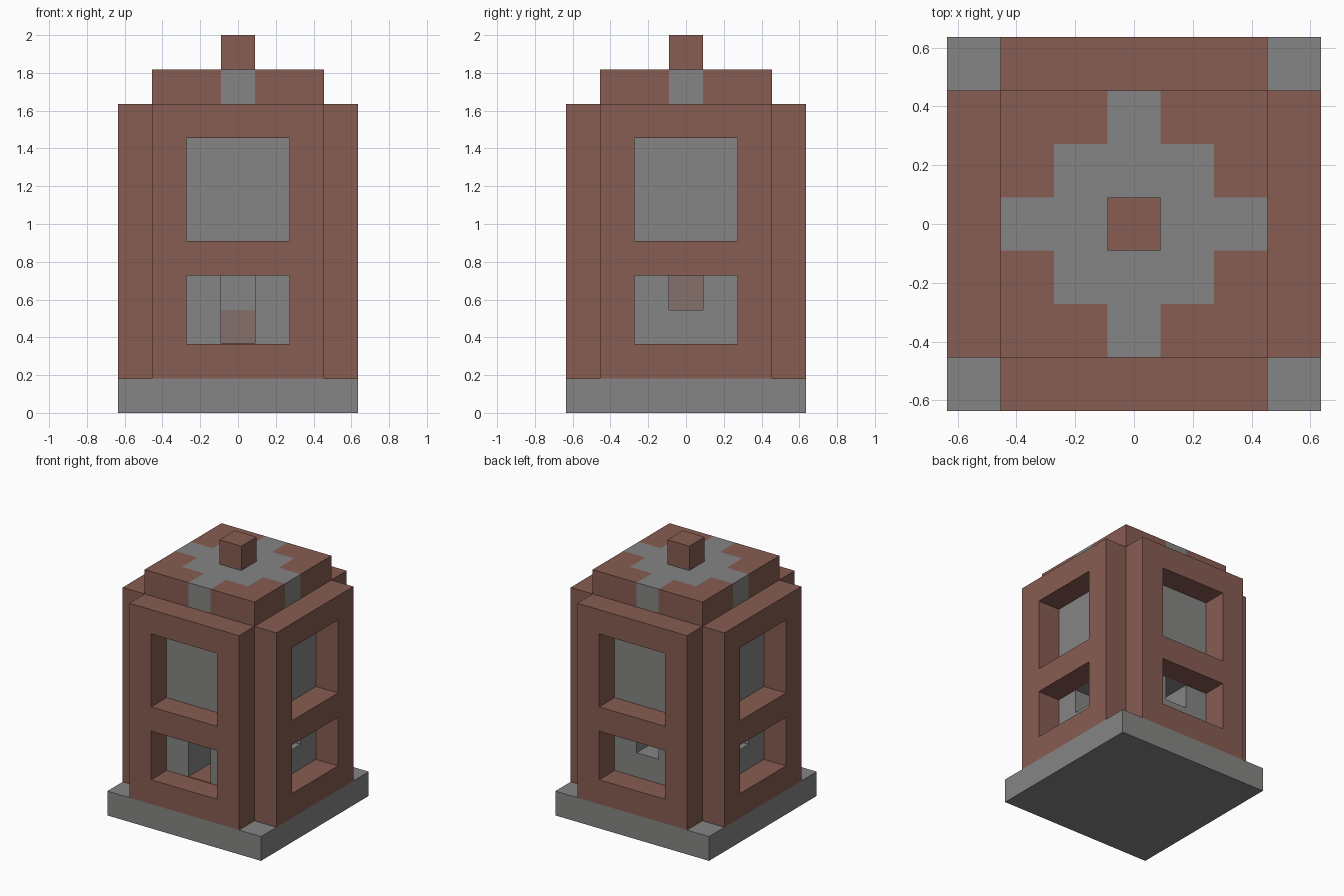
import bpy, bmesh
from mathutils import Matrix, Vector

U = 2 / 11  # building module: the whole tower is 11 modules high

cube = bpy.data.objects.get("Cube")
if cube:
    bpy.data.objects.remove(cube, do_unlink=True)


def material(name, rgb):
    m = bpy.data.materials.new(name)
    m.use_nodes = True
    m.diffuse_color = (*rgb, 1)
    m.node_tree.nodes["Principled BSDF"].inputs["Base Color"].default_value = (*rgb, 1)
    return m


BRICK = material("brick red", (0.242, 0.107, 0.084))
STONE = material("stone grey", (0.235, 0.235, 0.233))
SOOT = material("reddish grey", (0.238, 0.162, 0.15))


def finish(name, bm, *mats):
    mesh = bpy.data.meshes.new(name)
    bm.to_mesh(mesh)
    bm.free()
    for m in mats:
        mesh.materials.append(m)
    obj = bpy.data.objects.new(name, mesh)
    bpy.context.collection.objects.link(obj)
    return obj


def box(name, mat, lo, hi, turn=0):
    """Box between two corners in modules, turned by quarter turns about z."""
    lo, hi = Vector(lo) * U, Vector(hi) * U
    bm = bmesh.new()
    bmesh.ops.create_cube(bm, size=1)
    bmesh.ops.scale(bm, vec=hi - lo, verts=bm.verts)
    bmesh.ops.translate(bm, vec=(lo + hi) / 2, verts=bm.verts)
    quarter = Matrix(((0, -1, 0), (1, 0, 0), (0, 0, 1)))
    for _ in range(turn):
        bmesh.ops.transform(bm, matrix=quarter, verts=bm.verts)
    return finish(name, bm, mat)


def cut(obj, cutter):
    cutter.hide_render = True
    mod = obj.modifiers.new("opening", "BOOLEAN")
    mod.operation, mod.solver, mod.object = "DIFFERENCE", "EXACT", cutter
    bpy.context.view_layer.objects.active = obj
    bpy.ops.object.modifier_apply(modifier=mod.name)
    bpy.data.objects.remove(cutter, do_unlink=True)


# Base slab and inner core
box("base_slab", STONE, (-3.5, -3.5, 0), (3.5, 3.5, 1))
core = box("core", STONE, (-2.5, -2.5, 1), (2.5, 2.5, 9))

# Four window walls, with a firebox slot in the core behind each lower window
for turn, side in enumerate(("front", "left", "back", "right")):
    wall = box(side + "_wall", BRICK, (-2.5, -3.5, 1), (2.5, -2.5, 9), turn)
    for low, high in ((2, 4), (5, 8)):
        cut(wall, box("window_cutter", BRICK, (-1.5, -4, low), (1.5, -2, high), turn))
    sill = 2 if side == "front" else 3
    cut(core, box("slot_cutter", STONE, (-0.5, -3, sill), (0.5, -0.55, 4), turn))
    box(side + "_slot_panel", SOOT, (-0.5, -0.58, sill), (0.5, -0.55, sill + 1), turn)

# Brick floor of the tall front slot
box("front_slot_floor", BRICK, (-0.5, -2.5, 2), (0.5, -0.58, 2.02))

# Roof block with a stepped stone cross on the top and sides
bm = bmesh.new()
bmesh.ops.create_grid(bm, x_segments=5, y_segments=5, size=2.5 * U)
bmesh.ops.translate(bm, vec=(0, 0, 9 * U), verts=bm.verts)
top = bmesh.ops.extrude_face_region(bm, geom=bm.faces[:], use_keep_orig=True)
bmesh.ops.translate(bm, vec=(0, 0, U),
                    verts=[v for v in top["geom"] if isinstance(v, bmesh.types.BMVert)])
bmesh.ops.recalc_face_normals(bm, faces=bm.faces)
for f in bm.faces:
    c = f.calc_center_median() / U
    near, far = sorted((abs(c.x), abs(c.y)))
    f.material_index = int(near < 0.5 or far < 1.5)
finish("roof_block", bm, BRICK, STONE)

# Chimney
box("chimney", BRICK, (-0.5, -0.5, 10), (0.5, 0.5, 11))
